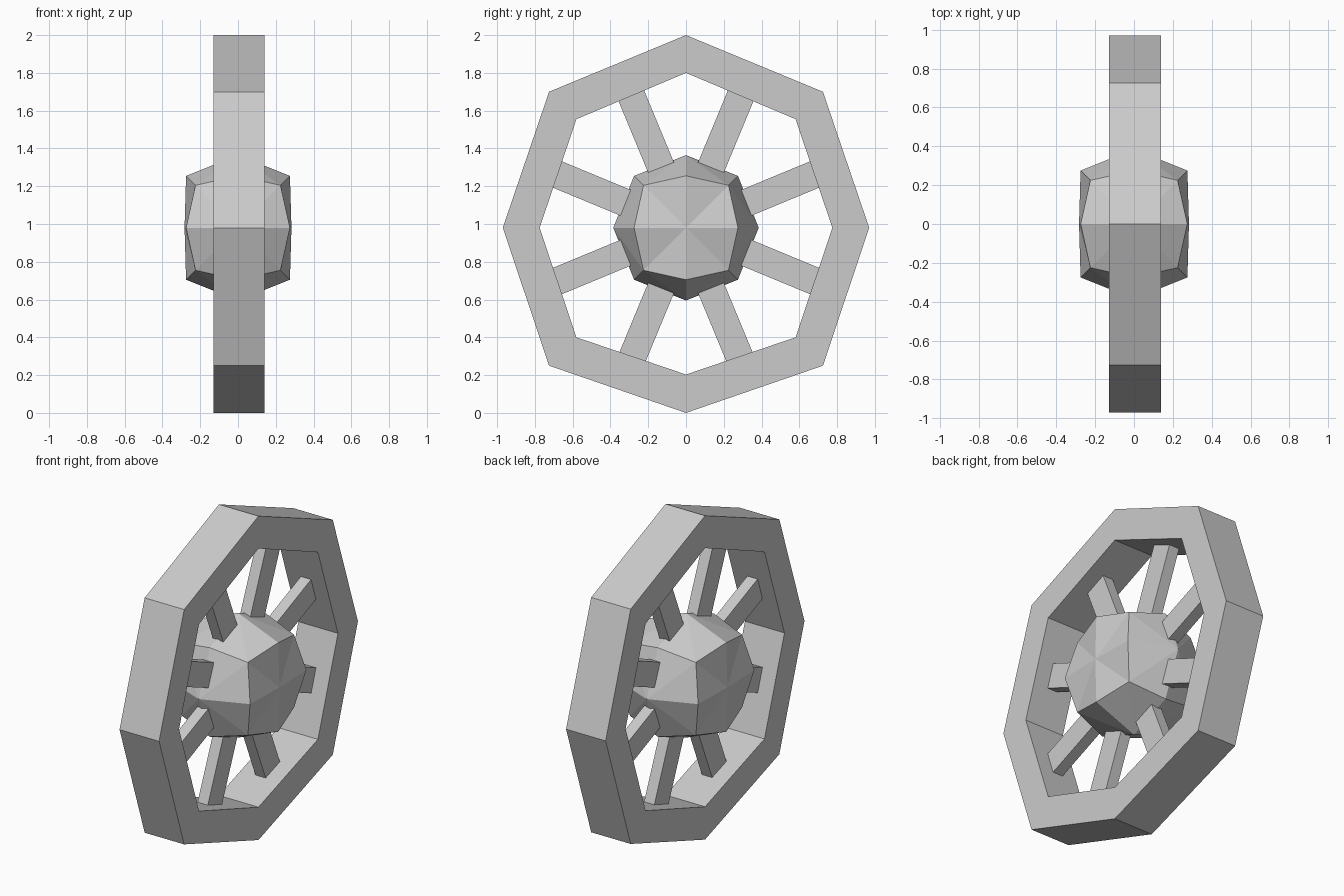
import bpy
import bmesh
import math
from mathutils import Matrix, Vector

cube = bpy.data.objects.get("Cube")
if cube:
    bpy.data.objects.remove(cube, do_unlink=True)

CENTRE = Vector((0, 0, 0.98))
MID_X = 0.005

grey = bpy.data.materials.new("plain_grey")
grey.use_nodes = True
grey.diffuse_color = (0.6, 0.6, 0.6, 1)
grey.node_tree.nodes["Principled BSDF"].inputs["Base Color"].default_value = (0.6, 0.6, 0.6, 1)


def add_object(name, bm):
    bmesh.ops.recalc_face_normals(bm, faces=bm.faces)
    mesh = bpy.data.meshes.new(name)
    bm.to_mesh(mesh)
    bm.free()
    mesh.materials.append(grey)
    obj = bpy.data.objects.new(name, mesh)
    bpy.context.collection.objects.link(obj)
    return obj


# Rim: eight-sided loop with a rectangular section, half profile mirrored in y
def closed_loop(half):
    return half + [(-y, z) for y, z in reversed(half[1:-1])]


outer = closed_loop([(0, 2.0), (0.725, 1.70), (0.97, 0.98), (0.725, 0.25), (0, 0)])
inner = closed_loop([(0, 1.80), (0.58, 1.555), (0.775, 0.98), (0.58, 0.40), (0, 0.203)])
bm = bmesh.new()
half_width = 0.135
rings = [[bm.verts.new((MID_X + side * half_width, y, z)) for y, z in loop]
         for loop, side in ((outer, 1), (outer, -1), (inner, -1), (inner, 1))]
for r, ring in enumerate(rings):
    after = rings[(r + 1) % 4]
    for i in range(8):
        j = (i + 1) % 8
        bm.faces.new((ring[i], ring[j], after[j], after[i]))
add_object("rim", bm)

# Hub: cube with split edges and raised face centres, flattened along the axle
bm = bmesh.new()
bmesh.ops.create_cube(bm, size=0.45)
for edge in list(bm.edges):
    bmesh.utils.edge_split(edge, edge.verts[0], 0.5)
for v in bm.verts:
    if min(abs(c) for c in v.co) < 0.01:
        v.co *= 0.275 / 0.225
centres = bmesh.ops.poke(bm, faces=bm.faces[:])["verts"]
for v in centres:
    direction = v.co.normalized()
    v.co = direction * (0.283 if abs(direction.x) > 0.5 else 0.385)
bmesh.ops.translate(bm, verts=bm.verts, vec=CENTRE)
add_object("hub", bm)

# Spokes: flat bars running from inside the hub into the rim
start, end = 0.28, 0.78
for i in range(8):
    bm = bmesh.new()
    bmesh.ops.create_cube(bm, size=1)
    bmesh.ops.scale(bm, verts=bm.verts, vec=(0.07, 0.147, end - start))
    bmesh.ops.translate(bm, verts=bm.verts, vec=(MID_X, 0, (start + end) / 2))
    turn = Matrix.Rotation(math.radians(22.5 + 45 * i), 4, "X")
    bmesh.ops.transform(bm, matrix=Matrix.Translation(CENTRE) @ turn, verts=bm.verts)
    add_object(f"spoke_{i + 1}", bm)
